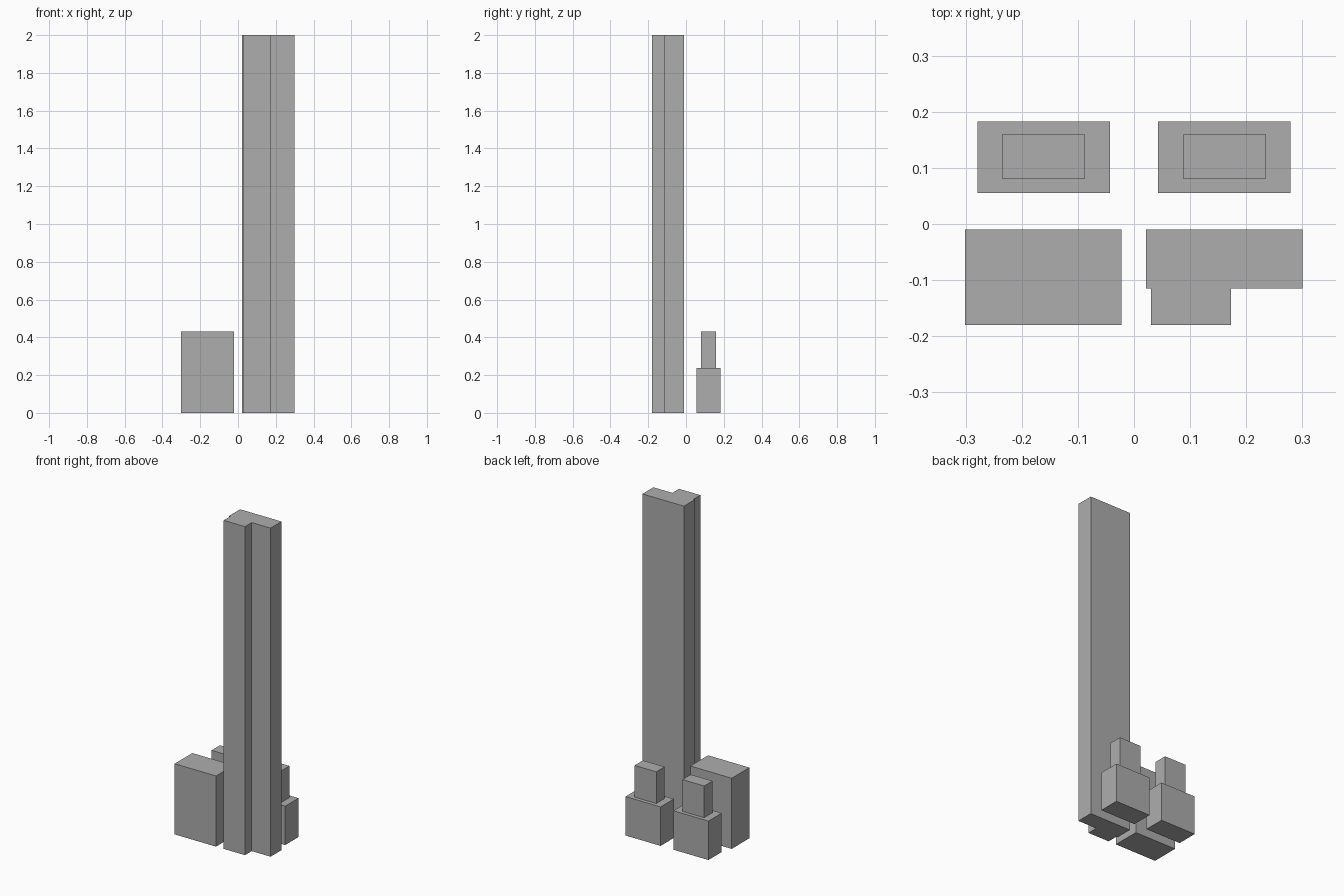
import bpy
import bmesh

cube = bpy.data.objects.get("Cube")
if cube:
    bpy.data.objects.remove(cube, do_unlink=True)

grey = bpy.data.materials.new("concrete_grey")
grey.use_nodes = True
colour = (0.42, 0.42, 0.42, 1)
grey.diffuse_color = colour
grey.node_tree.nodes["Principled BSDF"].inputs["Base Color"].default_value = colour


def rectangle(x0, x1, y0, y1):
    return [(x0, y0), (x1, y0), (x1, y1), (x0, y1)]


def building(name, outline, z0, z1):
    """Extrude a ground plan from z0 up to z1."""
    bm = bmesh.new()
    base = bm.faces.new([bm.verts.new((x, y, z0)) for x, y in outline])
    result = bmesh.ops.extrude_face_region(bm, geom=[base], use_keep_orig=True)
    top = [v for v in result["geom"] if isinstance(v, bmesh.types.BMVert)]
    bmesh.ops.translate(bm, verts=top, vec=(0, 0, z1 - z0))
    bmesh.ops.recalc_face_normals(bm, faces=bm.faces)
    mesh = bpy.data.meshes.new(name)
    bm.to_mesh(mesh)
    bm.free()
    mesh.materials.append(grey)
    obj = bpy.data.objects.new(name, mesh)
    bpy.context.collection.objects.link(obj)
    return obj


# Tall tower with a narrower bay stepping out at the front
tower_plan = [(0.03, -0.18), (0.173, -0.18), (0.173, -0.115), (0.3, -0.115),
              (0.3, -0.01), (0.021, -0.01), (0.021, -0.115), (0.03, -0.115)]
building("tower", tower_plan, 0, 2)

# Plain block beside the tower
building("front_block", rectangle(-0.301, -0.022, -0.18, -0.01), 0, 0.43)

# Pair of two-tier buildings at the back
for side, centre in (("left", 0.161), ("right", -0.161)):
    for tier, hx, y0, y1, z0, z1 in (("base", 0.118, 0.055, 0.183, 0, 0.237),
                                     ("upper", 0.073, 0.08, 0.16, 0.237, 0.43)):
        building(f"back_{side}_{tier}",
                 rectangle(centre - hx, centre + hx, y0, y1), z0, z1)
